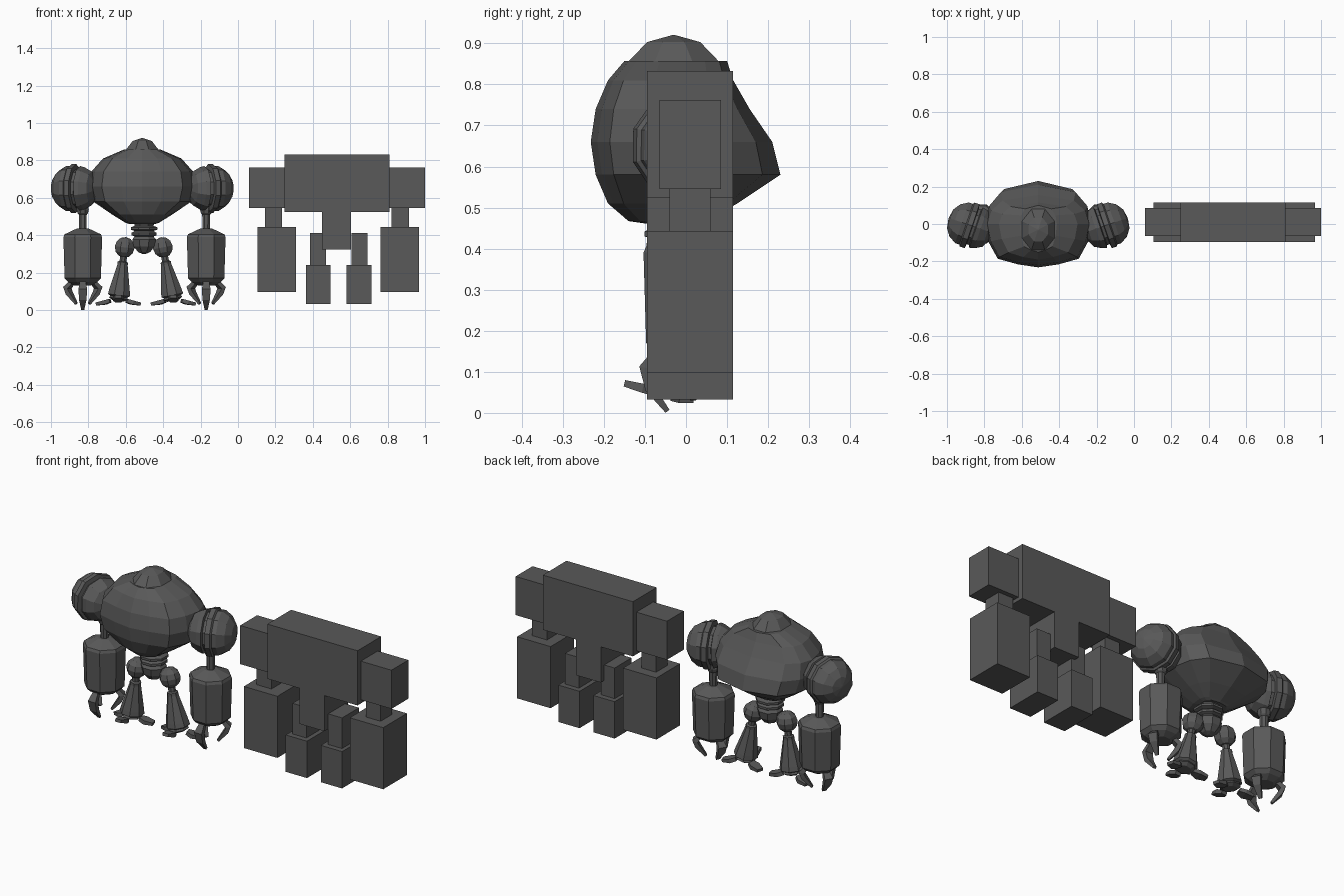
import bpy, bmesh
from math import sin, cos, pi, radians
from mathutils import Vector

if "Cube" in bpy.data.objects:
    bpy.data.objects.remove(bpy.data.objects["Cube"])

CX = -0.512  # centre line of the robot
CY = -0.03   # waist and leg depth

DARK = bpy.data.materials.new("dark_grey")
DARK.diffuse_color = (.1, .1, .1, 1)
DARK.use_nodes = True
DARK.node_tree.nodes["Principled BSDF"].inputs["Base Color"].default_value = DARK.diffuse_color


def finish(name, bm):
    bmesh.ops.recalc_face_normals(bm, faces=bm.faces[:])
    me = bpy.data.meshes.new(name)
    bm.to_mesh(me)
    bm.free()
    me.materials.append(DARK)
    ob = bpy.data.objects.new(name, me)
    bpy.context.collection.objects.link(ob)
    return ob


def loft(name, rings):
    """Skin a list of equal-length point rings and cap both ends."""
    bm = bmesh.new()
    vs = [[bm.verts.new(p) for p in r] for r in rings]
    n = len(vs[0])
    for a, b in zip(vs, vs[1:]):
        for i in range(n):
            j = (i + 1) % n
            bm.faces.new((a[i], a[j], b[j], b[i]))
    bm.faces.new(vs[0])
    bm.faces.new(vs[-1])
    return finish(name, bm)


def lathe(name, profile, origin, axis=(0, 0, 1), n=8, squash=1.0):
    """Faceted turned part; profile holds (radius, distance along axis)."""
    q = Vector((0, 0, 1)).rotation_difference(Vector(axis).normalized())
    rings = []
    for r, t in profile:
        ring = []
        for i in range(n):
            a = 2 * pi * (i + 0.5) / n
            ring.append(Vector(origin) + q @ Vector((r * squash * cos(a), r * sin(a), t)))
        rings.append(ring)
    return loft(name, rings)


def ball(name, c, r, axis=(0, 0, 1)):
    lathe(name, [(r * sin(pi * k / 6) + 0.002, -r * cos(pi * k / 6)) for k in range(7)], c, axis)


def claw(name, c, angle, path):
    """Bent tapering digit; path holds (radius, z, half width, half thickness)."""
    d = Vector((cos(angle), sin(angle), 0))
    side = Vector((-sin(angle), cos(angle), 0))
    pts = [Vector((c[0], c[1], 0)) + d * p[0] + Vector((0, 0, p[1])) for p in path]
    rings = []
    for i, (p, q) in enumerate(zip(pts, path)):
        t = (pts[min(i + 1, len(pts) - 1)] - pts[max(i - 1, 0)]).normalized()
        nrm = t.cross(side)
        w, h = q[2], q[3]
        rings.append([p + side * u * w + nrm * v * h
                      for u, v in ((-1, -1), (1, -1), (1, 1), (-1, 1))])
    loft(name, rings)


def block(name, x0, x1, y0, y1, z0, z1):
    loft(name, [[(x0, y0, z), (x1, y0, z), (x1, y1, z), (x0, y1, z)] for z in (z0, z1)])


# Rounded body: z, half width, front depth, back depth
body = [(.46, .07, -.09, .04), (.467, .09, -.14, .05), (.51, .16, -.19, .125),
        (.58, .262, -.22, .23), (.66, .285, -.232, .21), (.74, .272, -.22, .155),
        (.81, .21, -.19, .115), (.857, .10, -.15, .10)]
half = [(.38, -.93), (.76, -.8), (.93, -.42), (1, 0), (.92, .46), (.7, .81)]
plan = [(0, -1)] + half + [(0, 1)] + [(-x, y) for x, y in reversed(half)]
loft("body", [[(CX + w * x, -yf * y if y < 0 else yb * y, z) for x, y in plan]
              for z, w, yf, yb in body])

# Head dome
lathe("head_dome", [(.13, .835), (.12, .855), (.07, .903), (.004, .92)], (CX, CY, 0), squash=.8)

# Ribbed waist and pelvis
lathe("waist", [(.06, .475), (.055, .45), (.077, .442), (.077, .43), (.055, .423),
                (.072, .413), (.072, .40), (.055, .393), (.068, .378), (.06, .34),
                (.035, .31), (.01, .30)], (CX + .01, CY, 0))

# The pose differs slightly per side: arm, hip and foot offsets from the centre line
for s, tag, arm, hip_x, foot_x in ((-1, "left", .318, .094, .128), (1, "right", .342, .11, .166)):
    # Shoulder: inner cup, groove and outer dome around a tilted axis
    lathe(tag + "_shoulder",
          [(.05, -.12), (.09, -.10), (.113, -.06), (.12, -.035), (.105, -.03),
           (.105, -.015), (.13, -.012), (.13, .015), (.12, .022), (.12, .045),
           (.095, .085), (.055, .112), (.005, .12)],
          (CX + s * .365, -.008, .65), (.94 * s, .32, 0), n=10)

    # Arm rod and forearm
    ax_x = CX + s * arm
    ball(tag + "_elbow", (ax_x, 0, .535), .033)
    lathe(tag + "_arm_rod", [(.02, .40), (.024, .54)], (ax_x, 0, 0))
    lathe(tag + "_forearm", [(.035, .435), (.06, .425), (.105, .405), (.112, .39),
                             (.105, .17), (.085, .15), (.05, .132)], (ax_x, 0, 0))

    # Hand claws
    for k, deg in enumerate((-90, 30, 150)):
        dz = 0 if k == 0 else .03
        claw(f"{tag}_claw_{k}", (ax_x, -.005), radians(deg),
             [(.06, .155, .014, .01), (.095, .11 + dz * .3, .023, .014),
              (.083, .06 + dz, .02, .012), (.04, .004 + dz, .008, .006)])

    # Hip ball, neck and flared leg
    hip = Vector((CX + s * hip_x, CY, .335))
    foot = Vector((CX + s * foot_x, CY, .05))
    down = foot - hip
    length = down.length
    ball(tag + "_hip", hip, .055, down)
    lathe(tag + "_leg", [(.02, .03), (.02, .075), (.03, .08), (.03, .095),
                         (.06, length - .055), (.064, length - .03),
                         (.05, length - .022), (.055, length - .012), (.035, length)],
          hip, down)

    # Toes
    for k, deg in enumerate((-90, 15, 165)):
        dz = .02 if k == 0 else 0
        claw(f"{tag}_toe_{k}", (foot.x, foot.y), radians(deg),
             [(.045, .05, .016, .01), (.075, .04 + dz, .028, .011), (.12, .032 + dz * 2, .018, .008)])

# Block stand-in figure: inner and outer offset, nudge of the left side, depth, height
BX = 0.529
block("block_torso", BX - .28, BX + .28, -.095, .115, .525, .832)
block("block_pelvis", BX - .08, BX + .075, -.095, .115, .325, .525)
for name, a, b, nudge, y0, y1, z0, z1 in (
        ("block_shoulder", .28, .47, 0, -.065, .085, .545, .762),
        ("block_upper_arm", .293, .385, 0, -.04, .06, .443, .545),
        ("block_forearm", .232, .44, .014, -.095, .115, .097, .443),
        ("block_thigh", .077, .163, .018, -.065, .085, .24, .412),
        ("block_shin", .052, .184, .018, -.095, .115, .033, .24)):
    for s, tag in ((-1, "left"), (1, "right")):
        off = nudge if s < 0 else 0
        x0, x1 = sorted((BX + s * a + off, BX + s * b + off))
        block(f"{tag}_{name}", x0, x1, y0, y1, z0, z1)
